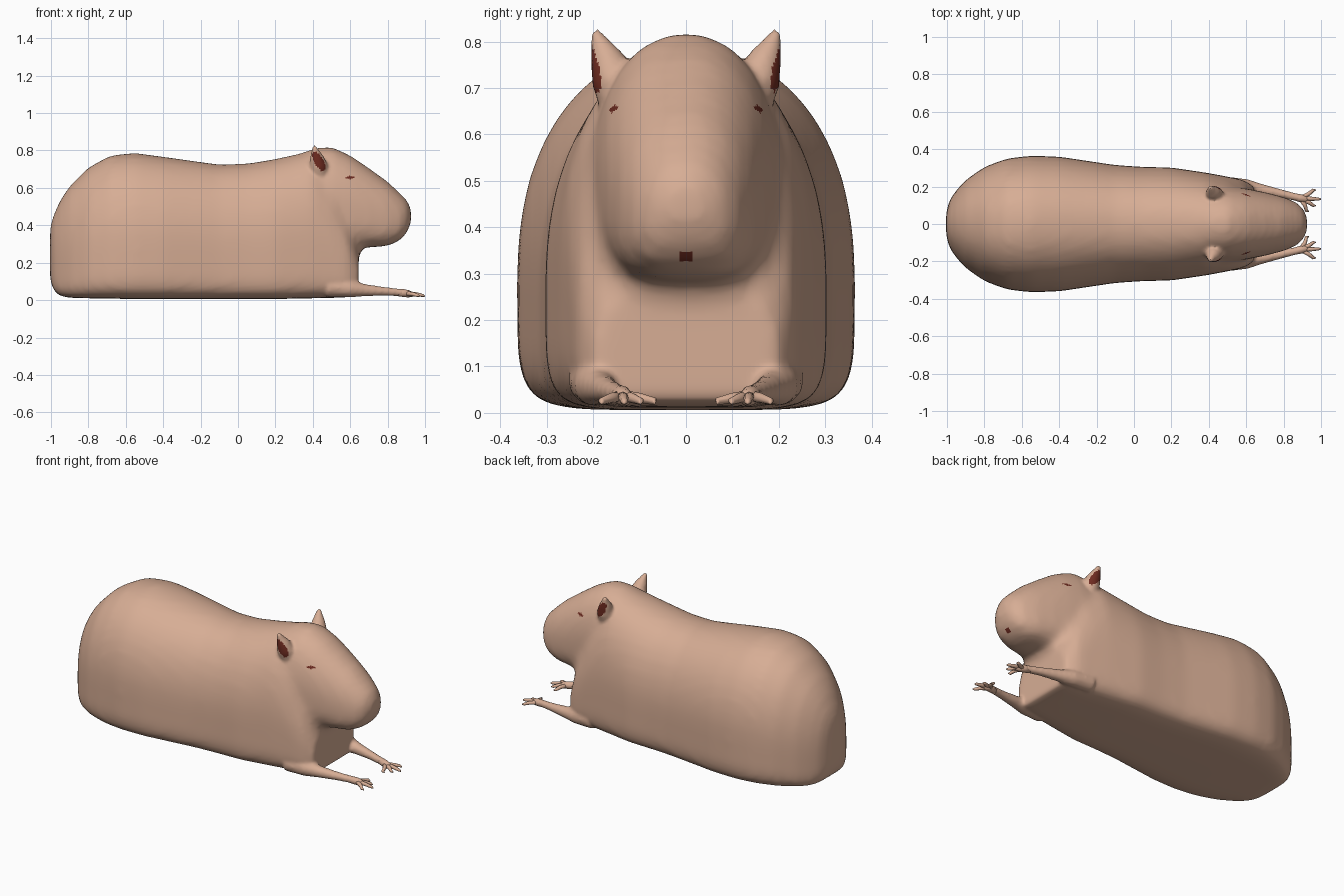
import bpy
import bmesh
import math
from mathutils import Vector

cube = bpy.data.objects.get("Cube")
if cube:
    bpy.data.objects.remove(cube, do_unlink=True)


def material(name, color):
    mat = bpy.data.materials.new(name)
    mat.use_nodes = True
    mat.diffuse_color = color
    bsdf = next(n for n in mat.node_tree.nodes if n.type == 'BSDF_PRINCIPLED')
    bsdf.inputs["Base Color"].default_value = color
    bsdf.inputs["Roughness"].default_value = 0.8
    return mat


skin = material("tan skin", (0.68, 0.42, 0.30, 1))
dark = material("dark red", (0.16, 0.025, 0.015, 1))


def skin_rings(bm, rings):
    """Bridge a list of point rings and cap both ends."""
    loops = [[bm.verts.new(p) for p in ring] for ring in rings]
    n = len(loops[0])
    for a, b in zip(loops, loops[1:]):
        for i in range(n):
            j = (i + 1) % n
            bm.faces.new((a[i], a[j], b[j], b[i]))
    bm.faces.new(loops[0][::-1])
    bm.faces.new(loops[-1])


def section(x, low, high, half, belly, lower_power, n=48):
    """Rounded cross-section: domed above, squarer below."""
    mid = low + belly * (high - low)
    ring = []
    for i in range(n):
        a = math.tau * i / n
        c, s = math.cos(a), math.sin(a)
        e = 2 / (2.2 if s > 0 else lower_power)
        reach = high - mid if s > 0 else mid - low
        ring.append((x, math.copysign(abs(c) ** e, c) * half,
                     mid + math.copysign(abs(s) ** e, s) * reach))
    return ring


def tube(bm, path, side, n=12):
    """Tapered round limb through (x, y, z, radius) points."""
    pts = [Vector((x, y * side, z)) for x, y, z, r in path]
    rings = []
    for i, p in enumerate(pts):
        d = pts[min(i + 1, len(pts) - 1)] - pts[max(i - 1, 0)]
        q = d.to_track_quat('Z', 'Y')
        r = path[i][3]
        rings.append([p + q @ Vector((r * math.cos(math.tau * k / n),
                                      r * math.sin(math.tau * k / n), 0))
                      for k in range(n)])
    skin_rings(bm, rings)


def finish(bm, name):
    bmesh.ops.recalc_face_normals(bm, faces=bm.faces[:])
    mesh = bpy.data.meshes.new(name)
    bm.to_mesh(mesh)
    bm.free()
    obj = bpy.data.objects.new(name, mesh)
    bpy.context.collection.objects.link(obj)
    return obj


def fuse(obj, voxel, rounds):
    """Merge overlapping shells into one soft surface."""
    remesh = obj.modifiers.new("fuse", 'REMESH')
    remesh.mode = 'VOXEL'
    remesh.voxel_size = voxel
    soften = obj.modifiers.new("soften", 'SMOOTH')
    soften.factor = 0.5
    soften.iterations = rounds
    graph = bpy.context.evaluated_depsgraph_get()
    mesh = bpy.data.meshes.new_from_object(obj.evaluated_get(graph))
    obj.modifiers.clear()
    obj.data = mesh


# Torso and head: x, bottom, top, half width
TORSO = [(-1.005, .10, .40, .07), (-.985, .05, .46, .13), (-.95, .02, .535, .18),
         (-.90, .012, .61, .235), (-.80, .01, .71, .305), (-.68, .008, .775, .35),
         (-.55, .006, .787, .365), (-.40, .006, .767, .36), (-.10, .006, .725, .315),
         (.05, .006, .73, .305), (.20, .006, .755, .302), (.40, .01, .80, .272),
         (.50, .012, .70, .253), (.58, .015, .52, .238), (.645, .02, .30, .20)]
HEAD = [(.30, .30, .76, .17), (.40, .28, .812, .20), (.50, .28, .82, .203),
        (.60, .28, .775, .19), (.70, .282, .707, .17), (.80, .288, .635, .145),
        (.87, .32, .57, .115), (.91, .37, .53, .08), (.925, .41, .50, .05)]
bm = bmesh.new()
skin_rings(bm, [section(*s, .37, 6.5) for s in TORSO])
skin_rings(bm, [section(*s, .40, 3) for s in HEAD])
body = finish(bm, "body")
fuse(body, 0.028, 5)

# Ears and forelegs are blended into the body
EAR = [(.435, .135, .66, .05), (.43, .155, .72, .05), (.42, .172, .765, .036),
       (.412, .187, .80, .02), (.408, .198, .825, .009)]
FORELEG = [(.48, .20, .07, .055), (.60, .195, .06, .046), (.68, .182, .053, .033),
           (.78, .163, .047, .024), (.86, .145, .041, .021), (.90, .137, .038, .02)]
bm = bmesh.new()
bm.from_mesh(body.data)
for side in (-1, 1):
    tube(bm, EAR, side)
    tube(bm, FORELEG, side)
old = body
body = finish(bm, "body")
bpy.data.objects.remove(old, do_unlink=True)
body.name = "body"
fuse(body, 0.0095, 4)

# Dark ear openings, eyes and lip mark
body.data.materials.clear()
body.data.materials.append(skin)
body.data.materials.append(dark)
for face in body.data.polygons:
    x, y, z = face.center
    dx, dz = x - .432, z - .742
    along, across = .5 * dx - .86 * dz, .86 * dx + .5 * dz
    out = face.normal.y * y > 0
    ear = out and abs(y) > .13 and (along / .056) ** 2 + (across / .024) ** 2 < 1
    eye = out and abs(y) > .1 and ((x - .597) / .022) ** 2 + ((z - .655) / .008) ** 2 < 1
    lip = x > .8 and abs(y) < .011 and abs(z - .335) < .01
    face.material_index = int(ear or eye or lip)

# Paws: a low pad with four spread toes
TOES = [(.935, .068), (.972, .098), (1.0, .133), (.972, .182)]
for side, label in ((1, "left_paw"), (-1, "right_paw")):
    bm = bmesh.new()
    tube(bm, [(.85, .147, .04, .018), (.885, .139, .038, .021),
              (.915, .133, .033, .019), (.935, .13, .028, .009)], side)
    for tx, ty in TOES:
        tube(bm, [(.89, .137, .036, .013),
                  (.45 * .89 + .55 * tx, .45 * .137 + .55 * ty, .032, .011),
                  (tx - .012, ty, .025, .008), (tx, ty, .021, .003)], side, 8)
    paw = finish(bm, label)
    paw.data.materials.append(skin)

for obj in bpy.context.collection.objects:
    if obj.name in ("body", "left_paw", "right_paw"):
        obj.data.polygons.foreach_set("use_smooth", [True] * len(obj.data.polygons))
        obj.data.update()
